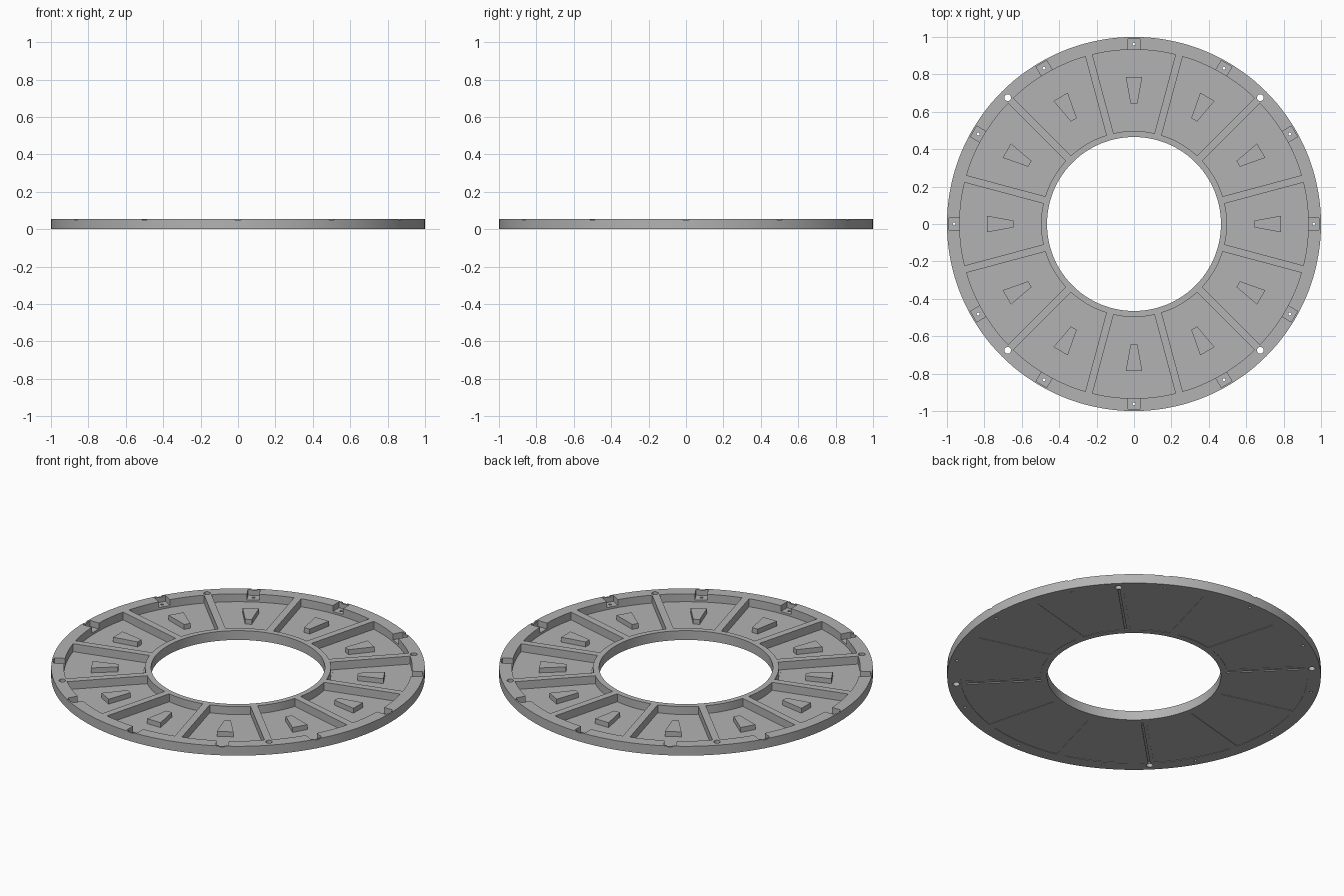
import bpy, bmesh, math
from mathutils import Matrix

if "Cube" in bpy.data.objects:
    bpy.data.objects.remove(bpy.data.objects["Cube"])

H = 0.055          # ring height
FLOOR = 0.008      # pocket floor height
R_IN, R_OUT = 0.465, 1.0
COUNT = 12
STEP = 2 * math.pi / COUNT

grey = bpy.data.materials.new("plain_grey")
grey.use_nodes = True
grey.diffuse_color = (0.45, 0.45, 0.45, 1)
grey.node_tree.nodes["Principled BSDF"].inputs["Base Color"].default_value = (0.45, 0.45, 0.45, 1)


def circle(r, cx=0, n=16):
    return [(cx + r * math.cos(2 * math.pi * i / n), r * math.sin(2 * math.pi * i / n)) for i in range(n)]


def box(x0, x1, w):
    return [(x0, -w), (x1, -w), (x1, w), (x0, w)]


def sector(inset=0.0, n=14):
    """Wedge outline between two dividers of constant width."""
    pts = []
    for r, sign in ((0.497 + inset, 1), (0.932 - inset, -1)):
        half = STEP / 2 - math.asin((0.02 + inset) / r)
        for i in range(n + 1):
            a = sign * half * (1 - 2 * i / n)
            pts.append((r * math.cos(a), r * math.sin(a)))
    return pts


def prisms(name, outline, z0, z1, angles=(0,)):
    """One object of extruded outlines, repeated about the z axis."""
    bm = bmesh.new()
    for a in angles:
        rot = Matrix.Rotation(a, 4, "Z")
        low = [bm.verts.new(rot @ Matrix.Translation((x, y, z0)).translation) for x, y in outline]
        face = bm.faces.new(low)
        out = bmesh.ops.extrude_face_region(bm, geom=[face])["geom"]
        top = [v for v in out if isinstance(v, bmesh.types.BMVert)]
        bmesh.ops.translate(bm, verts=top, vec=(0, 0, z1 - z0))
    bmesh.ops.recalc_face_normals(bm, faces=bm.faces)
    mesh = bpy.data.meshes.new(name)
    bm.to_mesh(mesh)
    bm.free()
    mesh.materials.append(grey)
    obj = bpy.data.objects.new(name, mesh)
    bpy.context.collection.objects.link(obj)
    return obj


every = [i * STEP for i in range(COUNT)]
corners = [math.pi / 4 + i * math.pi / 2 for i in range(4)]

# Ring body with everything cut from it
ring = prisms("ring_frame", circle(R_OUT, n=144), 0, H)
cutters = [
    prisms("bore_cutter", circle(R_IN, n=144), -0.1, 0.2),
    prisms("pocket_cutter", sector(), FLOOR, 0.2, every),
    prisms("underside_cutter", sector(0.004), -0.1, 0.002, every),
    prisms("rim_notch_cutter", box(0.92, 0.99, 0.033), 0.02, 0.2, every),
    prisms("rim_slot_cutter", box(0.98, 1.1, 0.015), H - 0.005, 0.2, every),
    prisms("screw_hole_cutter", circle(0.008, 0.962), -0.1, 0.2, every),
    prisms("mount_hole_cutter", circle(0.018, 0.955, 24), -0.1, 0.2, corners),
    prisms("seam_cutter", box(0.5, 0.93, 0.005), -0.1, 0.006, corners),
]
for c in cutters:
    c.hide_render = True
    mod = ring.modifiers.new(c.name, "BOOLEAN")
    mod.operation = "DIFFERENCE"
    mod.solver = "EXACT"
    mod.object = c

# Bake the cuts and drop the cutters
graph = bpy.context.evaluated_depsgraph_get()
cut_mesh = bpy.data.meshes.new_from_object(ring.evaluated_get(graph))
ring.modifiers.clear()
ring.data = cut_mesh
for c in cutters:
    bpy.data.objects.remove(c)

# Raised floor pads and tapered blocks in the pockets
pads = prisms("floor_pads", sector(0.011), FLOOR - 0.002, FLOOR + 0.003, every)
taper = [(0.643, -0.018), (0.785, -0.044), (0.785, 0.044), (0.643, 0.018)]
blocks = prisms("tapered_blocks", taper, FLOOR, 0.04, every)

# Smooth the round walls, keep the corners sharp
bpy.ops.object.select_all(action="DESELECT")
for obj in (ring, pads):
    obj.select_set(True)
bpy.context.view_layer.objects.active = ring
bpy.ops.object.shade_smooth_by_angle(angle=math.radians(30))
